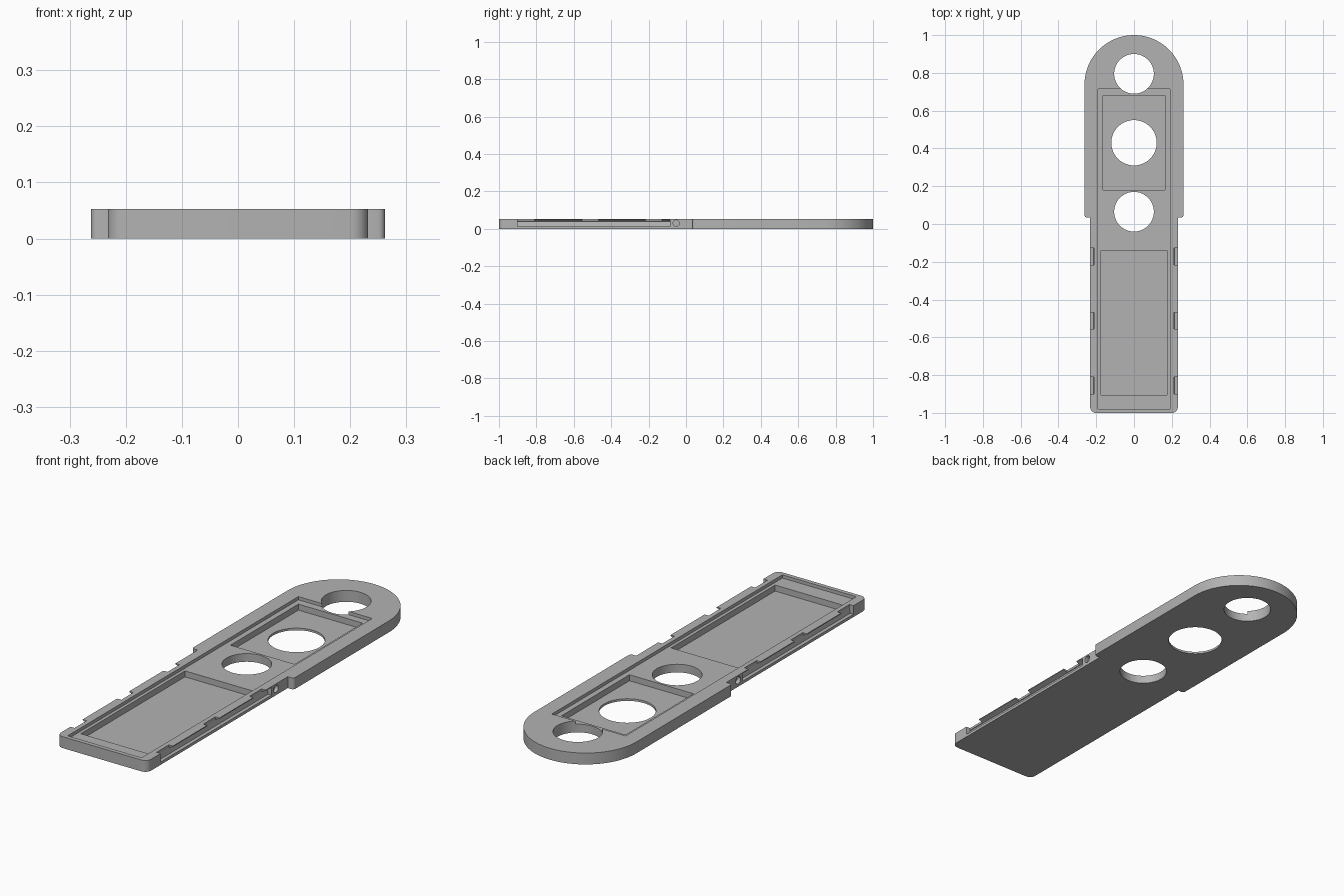
import bpy, bmesh, math
from mathutils import Vector, Matrix

old = bpy.data.objects.get("Cube")
if old:
    bpy.data.objects.remove(old, do_unlink=True)

H = 0.053          # plate thickness
RECESS_Z = 0.038   # floor of the shallow recess
POCKET_Z = 0.010   # floor of the deep pockets

grey = bpy.data.materials.new("plain grey")
grey.use_nodes = True
grey.diffuse_color = (0.45, 0.45, 0.45, 1)
grey.node_tree.nodes["Principled BSDF"].inputs["Base Color"].default_value = (0.45, 0.45, 0.45, 1)


def prism(name, points, direction):
    """Extrude a closed loop of 3D points along a direction."""
    bm = bmesh.new()
    face = bm.faces.new([bm.verts.new(p) for p in points])
    new = bmesh.ops.extrude_face_region(bm, geom=[face])["geom"]
    moved = [v for v in new if isinstance(v, bmesh.types.BMVert)]
    bmesh.ops.translate(bm, verts=moved, vec=Vector(direction))
    bmesh.ops.recalc_face_normals(bm, faces=bm.faces)
    mesh = bpy.data.meshes.new(name)
    bm.to_mesh(mesh)
    bm.free()
    mesh.materials.append(grey)
    obj = bpy.data.objects.new(name, mesh)
    bpy.context.collection.objects.link(obj)
    return obj


def box(name, x0, x1, y0, y1, z0, z1):
    return prism(name, [(x0, y0, z0), (x1, y0, z0), (x1, y1, z0), (x0, y1, z0)], (0, 0, z1 - z0))


def arc(cx, cy, r, start, end, n):
    return [(cx + r * math.cos(a), cy + r * math.sin(a))
            for a in (math.radians(start + (end - start) * i / n) for i in range(n + 1))]


# Plate outline: narrow handle, wider head with a round end
half = arc(0.202, -0.97, 0.03, -90, 0, 8)
half += [(0.232, 0.035)] + arc(0.25, 0.047, 0.012, -90, 0, 4)
half += arc(0, 0.738, 0.262, 0, 90, 32)
outline = half + [(-x, y) for x, y in reversed(half[:-1])]
plate = prism("plate", [(x, y, 0) for x, y in outline], (0, 0, H))

# Recess, pockets and round through holes
cutters = [
    box("recess_cutter", -0.19, 0.19, -0.98, 0.715, RECESS_Z, 0.1),
    box("head_pocket_cutter", -0.165, 0.165, 0.18, 0.68, POCKET_Z, 0.1),
    box("handle_pocket_cutter", -0.175, 0.175, -0.905, -0.14, POCKET_Z, 0.1),
]
for y, r in ((0.065, 0.105), (0.43, 0.12), (0.795, 0.105)):
    ring = arc(0, y, r, 0, 360, 64)[:-1]
    cutters.append(prism("hole_cutter", [(a, b, -0.05) for a, b in ring], (0, 0, 0.2)))

# Side grooves with a sloping lip, clip notches and round dimples
for s in (-1, 1):
    groove = [(0.25, 0.013), (0.215, 0.013), (0.209, 0.040), (0.232, 0.049), (0.25, 0.049)]
    cutters.append(prism("groove_cutter", [(s * x, -0.9, z) for x, z in groove], (0, 0.815, 0)))
    for y0, y1 in ((-0.9, -0.81), (-0.557, -0.468), (-0.217, -0.128)):
        notch = [(0.25, 0.020), (0.214, 0.020), (0.207, 0.1), (0.25, 0.1)]
        cutters.append(prism("notch_cutter", [(s * x, y0, z) for x, z in notch], (0, y1 - y0, 0)))
    dimple = arc(-0.052, 0.03, 0.017, 0, 360, 24)[:-1]
    cutters.append(prism("dimple_cutter", [(s * 0.215, y, z) for y, z in dimple], (s * 0.05, 0, 0)))

for cutter in cutters:
    cutter.hide_render = True
    mod = plate.modifiers.new(cutter.name, "BOOLEAN")
    mod.operation = "DIFFERENCE"
    mod.solver = "EXACT"
    mod.object = cutter

# Bake the cuts and drop the cutters
graph = bpy.context.evaluated_depsgraph_get()
baked = bpy.data.meshes.new_from_object(plate.evaluated_get(graph))
plate.modifiers.clear()
plate.data = baked
for cutter in cutters:
    bpy.data.objects.remove(cutter, do_unlink=True)

bpy.ops.object.select_all(action="DESELECT")
plate.select_set(True)
bpy.context.view_layer.objects.active = plate
bpy.ops.object.shade_smooth_by_angle(angle=math.radians(30))
